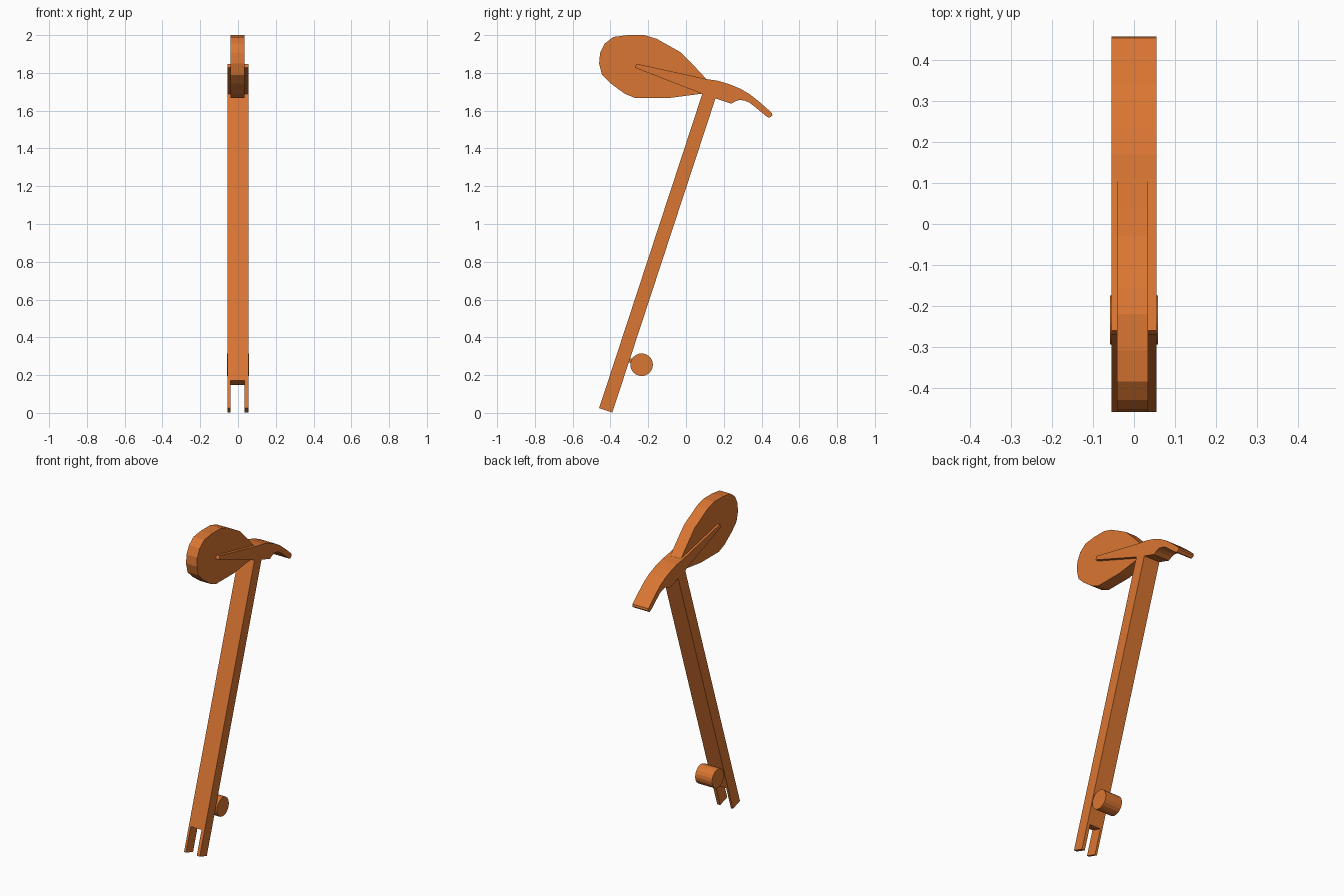
import bpy, bmesh, math
from mathutils import Vector

if "Cube" in bpy.data.objects:
    bpy.data.objects.remove(bpy.data.objects["Cube"])

orange = bpy.data.materials.new("burnt orange")
orange.diffuse_color = (0.70, 0.18, 0.032, 1)
orange.use_nodes = True
orange.node_tree.nodes["Principled BSDF"].inputs["Base Color"].default_value = orange.diffuse_color

HALF = 0.055            # half width of handle and head
IN_L, IN_R = -0.041, 0.034   # slot and blade sides


def extrude(name, points, offset):
    """Solid made by sweeping a flat outline along an offset vector."""
    bm = bmesh.new()
    face = bm.faces.new([bm.verts.new(p) for p in points])
    out = bmesh.ops.extrude_face_region(bm, geom=[face])
    moved = [v for v in out["geom"] if isinstance(v, bmesh.types.BMVert)]
    bmesh.ops.translate(bm, verts=moved, vec=offset)
    bmesh.ops.recalc_face_normals(bm, faces=bm.faces)
    mesh = bpy.data.meshes.new(name)
    bm.to_mesh(mesh)
    bm.free()
    mesh.materials.append(orange)
    obj = bpy.data.objects.new(name, mesh)
    bpy.context.collection.objects.link(obj)
    return obj


def side_profile(name, outline, x0, x1):
    return extrude(name, [(x0, y, z) for y, z in outline], Vector((x1 - x0, 0, 0)))


# Leaning handle with a forked foot
foot = Vector((0, -0.46, 0.025))
axis = Vector((0, 0.545, 1.66)).normalized()
depth = Vector((0, 0.07, -0.023))
fork = [(-HALF, 0), (IN_L, 0), (IN_L, 0.153), (IN_R, 0.153), (IN_R, 0),
        (HALF, 0), (HALF, 1.752), (-HALF, 1.752)]
extrude("forked_handle", [Vector((x, 0, 0)) + foot + axis * s for x, s in fork], depth)

# Rounded paddle head
side_profile("paddle", [
    (-0.46, 1.85), (-0.455, 1.905), (-0.43, 1.955), (-0.385, 1.99), (-0.31, 2.0),
    (-0.22, 2.0), (-0.155, 1.98), (-0.03, 1.91), (0.04, 1.84), (0.11, 1.765),
    (0.085, 1.69), (-0.09, 1.667), (-0.27, 1.667), (-0.325, 1.69),
    (-0.40, 1.745), (-0.445, 1.79)], IN_L, IN_R)

# Bracket with tapering arms and curved rear claw
side_profile("claw_bracket", [
    (-0.26, 1.848), (0.11, 1.767), (0.17, 1.758), (0.23, 1.74), (0.29, 1.715),
    (0.34, 1.685), (0.39, 1.645), (0.455, 1.588), (0.458, 1.575), (0.442, 1.562),
    (0.428, 1.568), (0.365, 1.62), (0.335, 1.643), (0.31, 1.653), (0.285, 1.657),
    (0.262, 1.65), (0.24, 1.637), (0.15, 1.667), (0.083, 1.69), (-0.272, 1.828)],
    -HALF, HALF)

# Cross roller behind the handle, and the tab holding it
side_profile("roller", [
    (-0.235 + 0.06 * math.cos(2 * math.pi * i / 18),
     0.255 + 0.06 * math.sin(2 * math.pi * i / 18)) for i in range(18)], -0.059, 0.059)
side_profile("roller_tab", [(-0.315, 0.268), (-0.27, 0.262), (-0.27, 0.285), (-0.315, 0.29)],
             IN_L, IN_R)
